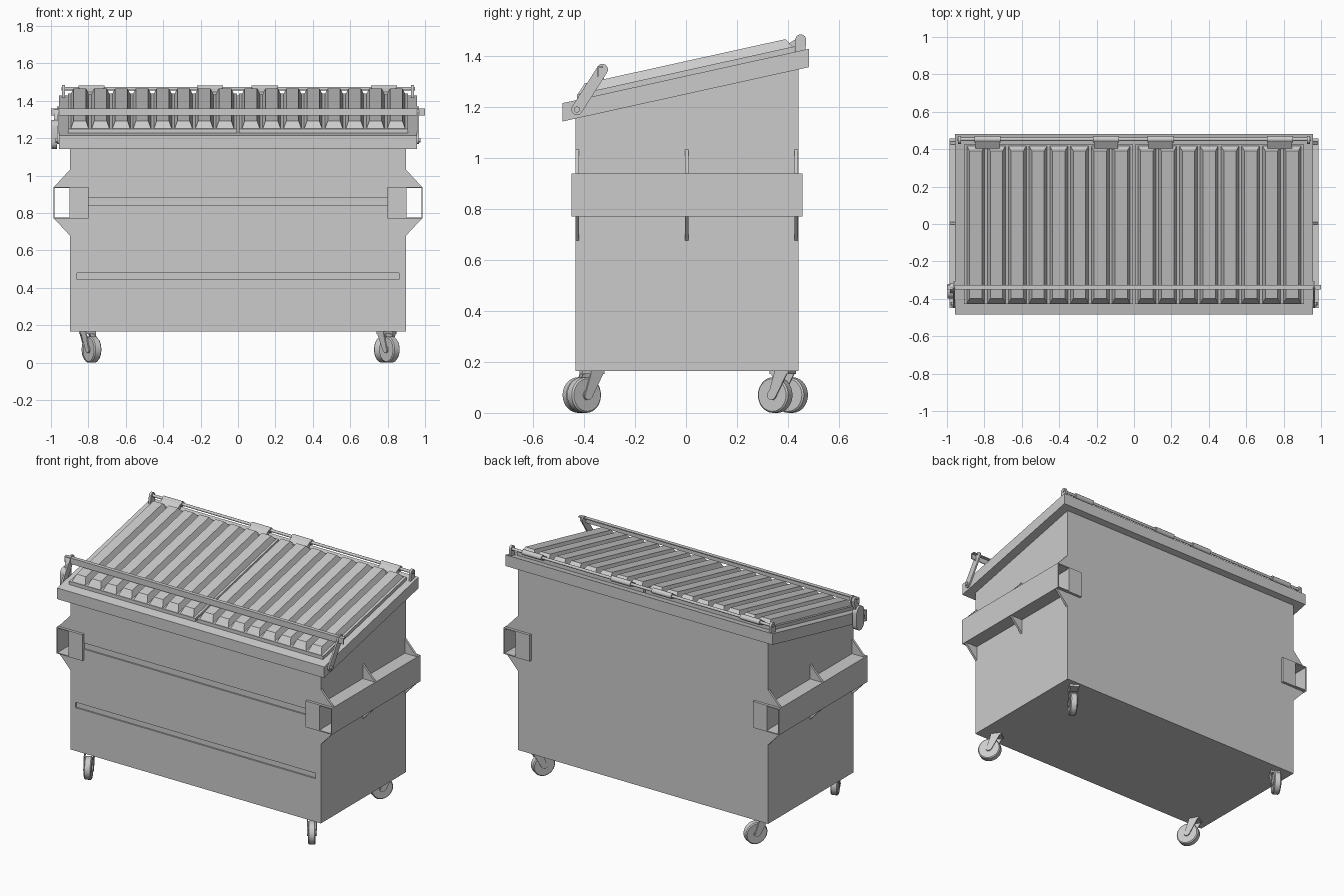
import bpy, bmesh, math
from mathutils import Matrix, Vector

if "Cube" in bpy.data.objects:
    bpy.data.objects.remove(bpy.data.objects["Cube"])

SLOPE = 0.2205


def plane(y):
    """Height of the slanted rim top at depth y."""
    return 1.322 + SLOPE * y


def finish(name, bm, smooth=False):
    bmesh.ops.recalc_face_normals(bm, faces=bm.faces)
    me = bpy.data.meshes.new(name)
    bm.to_mesh(me)
    bm.free()
    ob = bpy.data.objects.new(name, me)
    bpy.context.collection.objects.link(ob)
    if smooth:
        bpy.context.view_layer.objects.active = ob
        ob.select_set(True)
        bpy.ops.object.shade_smooth_by_angle(angle=math.radians(35))
        ob.select_set(False)
    return ob


def loft(bm, a, b):
    """Closed solid between two matching outlines."""
    va, vb = [bm.verts.new(p) for p in a], [bm.verts.new(p) for p in b]
    n = len(va)
    bm.faces.new(va[::-1])
    bm.faces.new(vb)
    for i in range(n):
        j = (i + 1) % n
        bm.faces.new((va[i], va[j], vb[j], vb[i]))


def prism_x(bm, pts, x0, x1):
    loft(bm, [(x0, y, z) for y, z in pts], [(x1, y, z) for y, z in pts])


def prism_y(bm, pts, y0, y1):
    loft(bm, [(x, y0, z) for x, z in pts], [(x, y1, z) for x, z in pts])


def box(bm, x0, x1, y0, y1, z0, z1):
    prism_x(bm, [(y0, z0), (y1, z0), (y1, z1), (y0, z1)], x0, x1)


def slant_block(bm, x0, x1, y0, y1, h0, h1, ix=0, iy=0):
    """Block lying on the slanted plane, top inset by ix, iy."""
    def ring(h, dx, dy):
        return [(x, y, plane(y) + h) for x, y in
                ((x0 + dx, y0 + dy), (x1 - dx, y0 + dy), (x1 - dx, y1 - dy), (x0 + dx, y1 - dy))]
    loft(bm, ring(h0, 0, 0), ring(h1, ix, iy))


def capsule(p, q, r, r2=None, n=8):
    """Rounded bar outline from p to q."""
    r2 = r2 or r
    a = math.atan2(q[1] - p[1], q[0] - p[0])
    pts = []
    for c, rad, start in ((q, r2, a - math.pi / 2), (p, r, a + math.pi / 2)):
        for i in range(n + 1):
            t = start + math.pi * i / n
            pts.append((c[0] + rad * math.cos(t), c[1] + rad * math.sin(t)))
    return pts


def circle(c, r, n=28):
    return [(c[0] + r * math.cos(2 * math.pi * i / n), c[1] + r * math.sin(2 * math.pi * i / n))
            for i in range(n)]


# Body with a slanted top
bm = bmesh.new()
prism_x(bm, [(-0.433, 0.165), (0.441, 0.165), (0.441, plane(0.441) - 0.04),
             (-0.433, plane(-0.433) - 0.04)], -0.897, 0.897)
body = finish("body", bm)

# Two shallow channels pressed into the front
bm = bmesh.new()
box(bm, -0.81, 0.81, -0.5, -0.423, 0.84, 0.88)
box(bm, -0.86, 0.86, -0.5, -0.423, 0.445, 0.48)
cutter = finish("channel_cutter", bm)
cutter.hide_render = True
cutter.hide_viewport = True
mod = body.modifiers.new("channels", 'BOOLEAN')
mod.operation = 'DIFFERENCE'
mod.solver = 'EXACT'
mod.object = cutter

# Rim
bm = bmesh.new()
slant_block(bm, -0.957, 0.957, -0.485, 0.482, -0.072, 0)
finish("rim", bm)

# Ribbed lids
PITCH = 0.111
for side, label in ((-1, "left"), (1, "right")):
    bm = bmesh.new()
    edges = sorted((side * 0.006, side * 0.91))
    slant_block(bm, *edges, -0.428, 0.425, 0.0, 0.022)
    for i in range(8):
        c = side * (0.069 + PITCH * i)
        slant_block(bm, c - 0.048, c + 0.048, -0.425, 0.418, 0.022, 0.058, 0.015, 0.028)
    finish(label + "_lid", bm)

# Hinge rod, its end ears and the knuckles
bm = bmesh.new()
prism_x(bm, circle((0.453, 1.464), 0.009, 12), -0.945, 0.945)
finish("hinge_rod", bm, True)
bm = bmesh.new()
for s in (-1, 1):
    prism_x(bm, capsule((0.447, 1.40), (0.45, 1.464), 0.021), s * 0.925, s * 0.94)
finish("hinge_ears", bm, True)
bm = bmesh.new()
for c in (-0.783, -0.15, 0.143, 0.78):
    prism_x(bm, capsule((0.453, 1.464), (0.453, 1.4641), 0.017, n=6), c - 0.07, c + 0.07)
    prism_x(bm, [(0.40, 1.425), (0.46, 1.45), (0.453, 1.48), (0.40, 1.447)], c - 0.065, c + 0.065)
finish("hinge_knuckles", bm, True)

# Lock bar across the lids with swing arms
bm = bmesh.new()
box(bm, -1.0, 1.0, -0.35, -0.344, 1.32, 1.358)
box(bm, -1.0, 1.0, -0.35, -0.325, 1.352, 1.358)
finish("lock_bar", bm)
bm = bmesh.new()
for s in (-1, 1):
    prism_x(bm, capsule((-0.428, 1.19), (-0.328, 1.347), 0.022), s * 0.957, s * 0.967)
    prism_x(bm, circle((-0.428, 1.19), 0.012, 12), s * 0.95, s * 0.975)
finish("lock_bar_arms", bm, True)

# Latch on the left end
bm = bmesh.new()
prism_x(bm, capsule((-0.36, 1.18), (-0.36, 1.26), 0.038), -0.998, -0.967)
prism_x(bm, capsule((-0.36, 1.25), (-0.335, 1.34), 0.02), -0.985, -0.967)
finish("latch", bm, True)

# Fork pockets: open tubes, corner plates, gussets
for s, label in ((-1, "left"), (1, "right")):
    bm = bmesh.new()
    y0, y1 = -0.45, 0.458
    box(bm, s * 0.98, s * 0.987, y0, y1, 0.77, 0.94)
    box(bm, s * 0.895, s * 0.983, y0, y1, 0.77, 0.776)
    box(bm, s * 0.895, s * 0.983, y0, y1, 0.934, 0.94)
    box(bm, s * 0.80, s * 0.90, y0, -0.43, 0.77, 0.94)
    box(bm, s * 0.80, s * 0.90, 0.438, y1, 0.77, 0.94)
    finish(label + "_fork_pocket", bm)
    bm = bmesh.new()
    for y in (-0.426, 0.003, 0.433):
        for zin, zout in ((1.035, 0.938), (0.675, 0.772)):
            prism_y(bm, [(s * 0.895, zout), (s * 0.985, zout), (s * 0.895, zin)],
                    y - 0.007, y + 0.007)
    finish(label + "_gussets", bm)


# Swivel casters: wheel centre and the heading from wheel to pivot
def caster(label, x, y, heading):
    place = Matrix.Translation((x, y, 0)) @ Matrix.Rotation(math.radians(heading), 4, 'Z')
    bm = bmesh.new()
    axle = (0, 0.07)
    rim_in, rim_out = circle(axle, 0.064), circle(axle, 0.07)
    prism_y(bm, rim_out, -0.016, 0.016)
    for s in (-1, 1):
        loft(bm, [(u, s * 0.016, z) for u, z in rim_out], [(u, s * 0.022, z) for u, z in rim_in])
    prism_y(bm, circle(axle, 0.02, 16), -0.028, 0.028)
    wheel = finish(label + "_wheel", bm, True)
    bm = bmesh.new()
    for s in (-1, 1):
        prism_y(bm, [(-0.018, 0.06), (0.0, 0.05), (0.018, 0.06), (0.075, 0.16), (0.015, 0.16)],
                s * 0.024, s * 0.03)
    prism_y(bm, [(0.012, 0.152), (0.078, 0.152), (0.078, 0.168), (0.012, 0.168)], -0.03, 0.03)
    fork = finish(label + "_fork", bm)
    wheel.matrix_world = place
    fork.matrix_world = place


caster("front_right_caster", 0.81, -0.40, 125)
caster("front_left_caster", -0.78, -0.415, 118)
caster("back_right_caster", 0.78, 0.35, 58)
caster("back_left_caster", -0.785, 0.41, 240)
